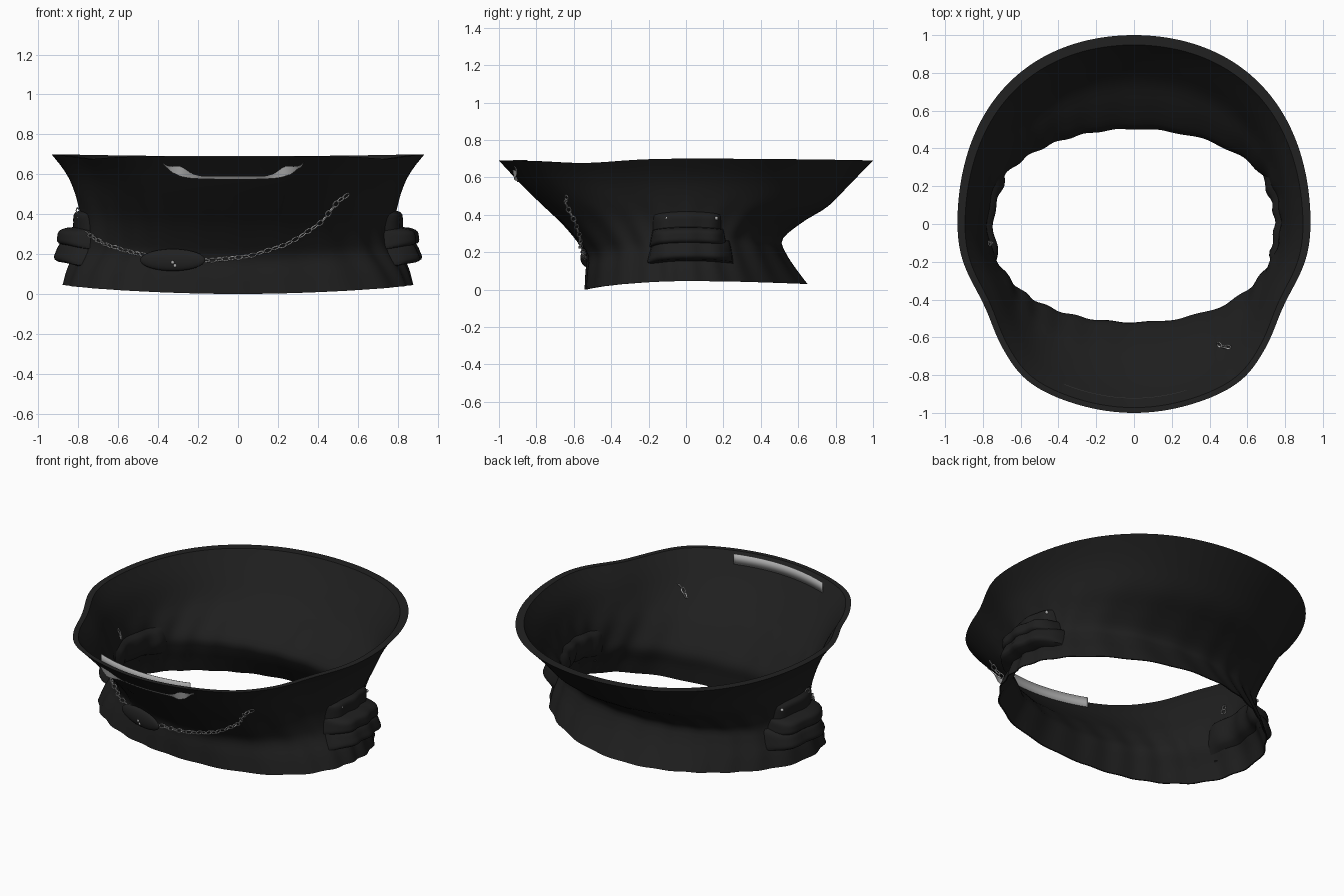
import bpy, bmesh, math
from math import sin, cos, pi, exp
from mathutils import Vector, Matrix

if "Cube" in bpy.data.objects:
    bpy.data.objects.remove(bpy.data.objects["Cube"])


def material(name, rgb):
    m = bpy.data.materials.new(name)
    m.use_nodes = True
    m.diffuse_color = (*rgb, 1)
    b = m.node_tree.nodes["Principled BSDF"]
    b.inputs["Base Color"].default_value = (*rgb, 1)
    b.inputs["Roughness"].default_value = 0.8
    return m


FABRIC = material("black fabric", (0.0135, 0.0135, 0.0135))
TRIM = material("charcoal trim", (0.0155, 0.0155, 0.0155))
METAL = material("grey metal", (0.42, 0.42, 0.42))

# Band profile: height, half width, front depth, back depth
PROFILE = [
    (0.00, 0.875, 0.54, 0.65), (0.09, 0.85, 0.535, 0.585),
    (0.18, 0.81, 0.53, 0.53), (0.25, 0.79, 0.575, 0.515),
    (0.35, 0.785, 0.66, 0.63), (0.43, 0.80, 0.745, 0.755),
    (0.55, 0.84, 0.87, 0.87), (0.62, 0.88, 0.935, 0.935),
    (0.69, 0.935, 1.0, 1.0)]
TOP = 0.69


def section(z):
    """Smoothly interpolated half width, front depth and back depth."""
    z = min(max(z, 0), TOP)
    last = len(PROFILE) - 1
    i = next(k for k in range(last) if z <= PROFILE[k + 1][0])
    p0, p1, p2, p3 = (PROFILE[min(max(i + d, 0), last)] for d in (-1, 0, 1, 2))
    h = p2[0] - p1[0]
    t = (z - p1[0]) / h
    out = []
    for a, b, c, d in zip(p0[1:], p1[1:], p2[1:], p3[1:]):
        m1 = (c - a) / (p2[0] - p0[0]) * h
        m2 = (d - b) / (p3[0] - p1[0]) * h
        out.append(b + t * m1 + t * t * (3 * (c - b) - 2 * m1 - m2)
                   + t ** 3 * (2 * (b - c) + m1 + m2))
    return out


def surface(a, z, inset=0.0):
    """Point on the band at angle a and nominal height z."""
    rx, front, back = section(z)
    s, c = sin(a), cos(a)
    w = z / TOP
    fold = max(0, 1 - z / 0.48) * (0.006 + 0.03 * z) * (0.45 + 0.55 * abs(c))
    r = fold * sin(24 * a + 2 * sin(3 * a) + 3 * z) - inset
    pinch = 1 + w * (0.1 * exp(-((s + 0.9) / 0.15) ** 2)
                     - 0.06 * exp(-((s + 0.45) / 0.2) ** 2))
    # Diagonal fullness: square hem in front, round rim behind
    low = max(0, 1 - z / 0.2)
    corner = sin(2 * a) ** 2
    full = 1 + corner * (0.05 * low if s < 0 else 0.03 * w - 0.04 * low)
    hem = 0.045 * (1 - s * s) if s < 0 else 0.045 - 0.015 * s * s
    lip = 0.01 * (1 - s * s) - 0.02 * exp(-((s + 0.55) / 0.25) ** 2)
    return Vector(((rx + r) * c * pinch * full,
                   ((front if s < 0 else back) + r) * s * full,
                   z + hem * (1 - w) + lip * w ** 4))


def on_front(x, z, inset=0.0):
    """Point on the front half of the band at a given x."""
    angles = [-pi * i / 400 for i in range(401)]
    a = min(angles, key=lambda t: abs(surface(t, z).x - x))
    return surface(a, z, inset)


def finish(name, bm, *mats):
    bmesh.ops.recalc_face_normals(bm, faces=bm.faces)
    me = bpy.data.meshes.new(name)
    bm.to_mesh(me)
    bm.free()
    for m in mats:
        me.materials.append(m)
    ob = bpy.data.objects.new(name, me)
    bpy.context.collection.objects.link(ob)
    bpy.ops.object.select_all(action="DESELECT")
    ob.select_set(True)
    bpy.context.view_layer.objects.active = ob
    bpy.ops.object.shade_smooth_by_angle(angle=math.radians(40))
    return ob


def grid(bm, rows, wrap_u=False, wrap_v=False):
    vs = [[bm.verts.new(p) for p in row] for row in rows]
    n, m = len(vs), len(vs[0])
    for i in range(n if wrap_v else n - 1):
        for j in range(m if wrap_u else m - 1):
            k, l = (i + 1) % n, (j + 1) % m
            f = bm.faces.new((vs[i][j], vs[i][l], vs[k][l], vs[k][j]))
            f.material_index = 1 if i == n // 2 - 1 and wrap_v else 0


# Flared band: outer wall, flat rim, inner wall
SEG, ROWS = 200, 28


def thickness(a, z):
    rim = 0.04 + 0.012 * sin(a)
    return 0.008 + (rim - 0.008) * (z / TOP) ** 5


angles = [2 * pi * j / SEG for j in range(SEG)]
heights = [TOP * i / (ROWS - 1) for i in range(ROWS)]
rows = [[surface(a, z) for a in angles] for z in heights]
rows += [[surface(a, z, thickness(a, z)) for a in angles]
         for z in reversed(heights)]
bm = bmesh.new()
grid(bm, rows, wrap_u=True, wrap_v=True)
finish("flared_band", bm, FABRIC, TRIM)

# Upright grey strip inside the front rim, and a hanging grey crescent outside
inner, lower, upper = [], [], []
for i in range(41):
    u = i / 20 - 1
    x = -0.025 + 0.355 * u
    inner.append(on_front(x - 0.02, TOP, 0.075))
    low = 0.576 + 0.085 * u ** 6
    wide = 0.012 + 0.042 * exp(-((abs(u) - 0.75) / 0.16) ** 2)
    p = on_front(x, low + wide * (1 - u ** 8), -0.004)
    upper.append(p)
    lower.append((p.x, p.y + 0.008, on_front(x, low).z))
bm = bmesh.new()
grid(bm, [[(p.x, p.y, 0.625) for p in inner], [(p.x, p.y, 0.692) for p in inner]])
strip = finish("inner_front_strip", bm, METAL)
strip.modifiers.new("thickness", "SOLIDIFY").thickness = 0.004
bm = bmesh.new()
grid(bm, [lower, upper])
finish("outer_front_crescent", bm, METAL)


# Stacked side pads with an inner lining
def side_point(side, y, z, out):
    front, back = section(z)[1:]
    a = math.asin(max(-1, min(1, y / (front if y < 0 else back))))
    return surface(a if side > 0 else pi - a, z, -out)


def pad(name, side, z0, z1, y0, y1, depth, taper, base=-0.008):
    bm = bmesh.new()
    rows = []
    for i in range(13):
        v = i / 6 - 1
        line = []
        for j in range(21):
            u = j / 10 - 1
            half = (y1 - y0) / 2 * (1 - taper * (v + 1) / 2)
            bulge = depth * (1 - u ** 6) * (1 - v ** 4) ** 0.6 + base
            z = (z0 + z1) / 2 + (z1 - z0) / 2 * v + 0.015 * (1 - u * u)
            line.append(side_point(side, (y0 + y1) / 2 + half * u, z, bulge))
        rows.append(line)
    grid(bm, rows)
    finish(name, bm, FABRIC)


for side, word in ((1, "left"), (-1, "right")):
    pad(word + "_lower_pad", side, 0.10, 0.235, -0.21, 0.26, 0.105, 0.12)
    pad(word + "_upper_pad", side, 0.19, 0.30, -0.20, 0.22, 0.12, 0.08)
    pad(word + "_flap", side, 0.25, 0.385, -0.19, 0.20, 0.045, 0.05)
    pad(word + "_pad_lining", side, 0.14, 0.33, -0.21, 0.27, -0.035, 0.1)
    bm = bmesh.new()
    for y in (-0.1, 0.155):
        p = side_point(side, y, 0.36, 0.025)
        bmesh.ops.create_uvsphere(bm, u_segments=10, v_segments=6, radius=0.01,
                                  matrix=Matrix.Translation(p))
    finish(word + "_studs", bm, METAL)


# Chain of alternating links
def chain(name, points, inset):
    bm = bmesh.new()
    dense = []
    for (x0, z0), (x1, z1) in zip(points, points[1:]):
        for i in range(20):
            t = i / 20
            dense.append(on_front(x0 + (x1 - x0) * t, z0 + (z1 - z0) * t, inset))
    last, n = dense[0], 0
    for p in dense[1:]:
        if (p - last).length < 0.03:
            continue
        turn = (p - last).to_track_quat("X", "Z").to_matrix().to_4x4()
        mat = (Matrix.Translation((p + last) / 2) @ turn
               @ Matrix.Rotation(pi / 2 * (n % 2) + 0.6, 4, "X"))
        ring = []
        for i in range(10):
            a = 2 * pi * i / 10
            ring.append([mat @ Vector(((0.02 + 0.004 * cos(b)) * cos(a),
                                       (0.012 + 0.004 * cos(b)) * sin(a),
                                       0.004 * sin(b)))
                         for b in (0, pi / 2, pi, 3 * pi / 2)])
        grid(bm, ring, wrap_u=True, wrap_v=True)
        last, n = p, n + 1
    finish(name, bm, METAL)


chain("front_chain", [(-0.79, 0.41), (-0.76, 0.29), (-0.66, 0.23), (-0.5, 0.19),
                      (-0.33, 0.17), (-0.15, 0.165), (0.06, 0.19), (0.25, 0.25),
                      (0.41, 0.35), (0.49, 0.46), (0.55, 0.5)], -0.016)
chain("inner_chain_end", [(0.46, 0.46), (0.49, 0.5), (0.55, 0.54)], 0.025)
chain("inner_chain_start", [(-0.79, 0.44), (-0.77, 0.36)], 0.022)

# Oval medallion with small metal studs
centre = on_front(-0.33, 0.155)
bm = bmesh.new()
bmesh.ops.create_uvsphere(
    bm, u_segments=32, v_segments=16, radius=1,
    matrix=Matrix.Translation((centre.x, centre.y - 0.028, 0.17))
    @ Matrix.Rotation(-0.28, 4, "Z") @ Matrix.Diagonal((0.17, 0.024, 0.055, 1)))
finish("oval_medallion", bm, TRIM)
bm = bmesh.new()
for dx, dz in ((0, -0.012), (0.012, -0.028)):
    bmesh.ops.create_uvsphere(
        bm, u_segments=10, v_segments=6, radius=0.009,
        matrix=Matrix.Translation((centre.x + dx, centre.y - 0.051, 0.17 + dz)))
finish("medallion_studs", bm, METAL)
